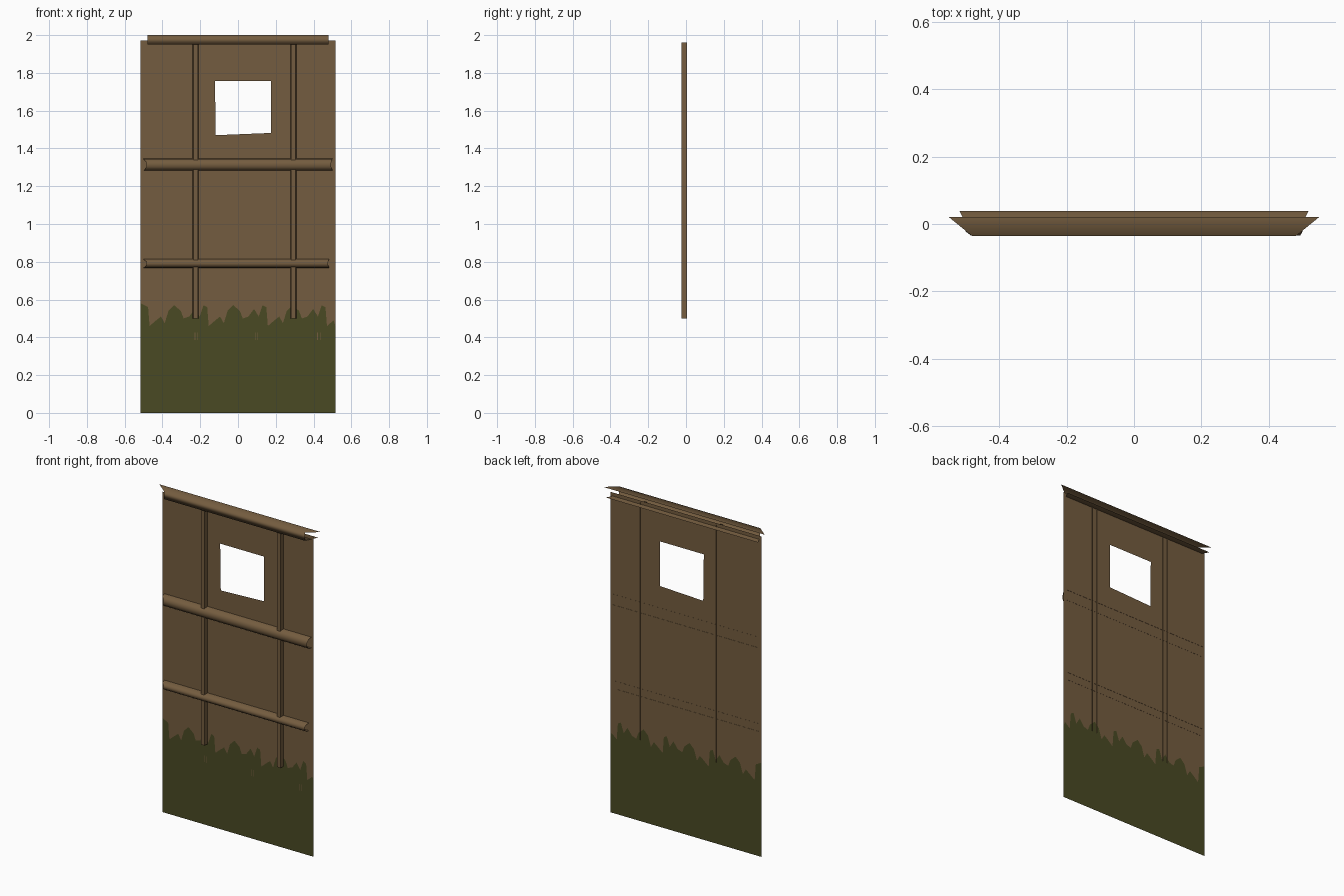
import bpy, bmesh

if "Cube" in bpy.data.objects:
    bpy.data.objects.remove(bpy.data.objects["Cube"])


def material(name, rgb):
    m = bpy.data.materials.new(name)
    m.diffuse_color = (*rgb, 1)
    m.use_nodes = True
    m.node_tree.nodes["Principled BSDF"].inputs["Base Color"].default_value = m.diffuse_color
    return m


BROWN = material("brown wood", (0.175, 0.108, 0.050))
GREEN = material("moss green", (0.068, 0.068, 0.017))
PANEL_Y = 0.001


def finish(bm, name, smooth=False):
    me = bpy.data.meshes.new(name)
    bm.to_mesh(me)
    bm.free()
    me.materials.append(BROWN)
    me.materials.append(GREEN)
    for p in me.polygons:
        p.use_smooth = smooth
    ob = bpy.data.objects.new(name, me)
    bpy.context.collection.objects.link(ob)
    return ob


def loft(name, start, end, smooth=True):
    """Open sheet between two matching lines of points."""
    bm = bmesh.new()
    a = [bm.verts.new(p) for p in start]
    b = [bm.verts.new(p) for p in end]
    for i in range(len(a) - 1):
        bm.faces.new((a[i], a[i + 1], b[i + 1], b[i]))
    return finish(bm, name, smooth)


# Panel: jagged moss at the foot, plain wood above, window left open
W, TOP, MID = 0.515, 1.972, 0.7
bm = bmesh.new()


def face(points, mat=0):
    f = bm.faces.new([bm.verts.new((x, PANEL_Y, z)) for x, z in points])
    f.material_index = mat


pattern = [(0, .46), (.035, .49), (.06, .51), (.08, .475), (.10, .54),
           (.13, .57), (.165, .54), (.18, .50), (.21, .51), (.24, .55),
           (.265, .51), (.285, .57), (.305, .56)]
PERIOD = 0.313
edge = [(-0.155 + k * PERIOD + dx, z) for k in range(-2, 3) for dx, z in pattern]
edge = [(-W, .58)] + [p for p in edge if abs(p[0]) < W - 0.005] + [(W, .46)]
for (x0, z0), (x1, z1) in zip(edge, edge[1:]):
    face([(x0, 0), (x1, 0), (x1, z1), (x0, z0)], 1)
    face([(x0, z0), (x1, z1), (x1, MID), (x0, MID)])
outer = [(-W, MID), (W, MID), (W, TOP), (-W, TOP)]
window = [(-.118, 1.47), (.175, 1.482), (.175, 1.757), (-.122, 1.757)]
for i in range(4):
    j = (i + 1) % 4
    face([outer[i], outer[j], window[j], window[i]])
finish(bm, "wall_panel")

# Small bare slits in the moss
for k, x in enumerate((-.22, .098, .428)):
    for d in (-.007, .007):
        loft(f"bare_slit_{k}", [(x + d - .002, -.001, .385), (x + d + .002, -.001, .385)],
             [(x + d - .002, -.001, .425), (x + d + .002, -.001, .425)], False)

# Upright posts: channels open at the back
for name, x in (("left_post", -.224), ("right_post", .293)):
    profile = [(x - .017, .006), (x - .012, -.024), (x + .012, -.024), (x + .017, .006)]
    loft(name, [(px, py, .50) for px, py in profile],
         [(px, py, 1.96) for px, py in profile], False)


# Cross rails: open half tubes with uneven ends
def rail(name, z, h, right):
    profile = [(.002, h), (-.022, h * .85), (-.034, h * .3),
               (-.034, -h * .4), (-.022, -h * .9), (.002, -h)]
    bite = (0, 0, .016, .016, .004, 0)
    loft(name, [(-.5 + b, y, z + dz) for b, (y, dz) in zip(bite, profile)],
         [(right - b * .4, y, z + dz) for b, (y, dz) in zip(bite[::-1], profile)])


rail("upper_rail", 1.315, .033, .50)
rail("lower_rail", .792, .024, .483)

# Top cap: folded sheet with flared upper and lower flaps
cap = [(.55, .021, 2.0), (.48, -.036, 2.0), (.48, -.036, 1.95), (.518, .039, 1.95)]
loft("top_cap", [(-x, y, z) for x, y, z in cap], cap)
